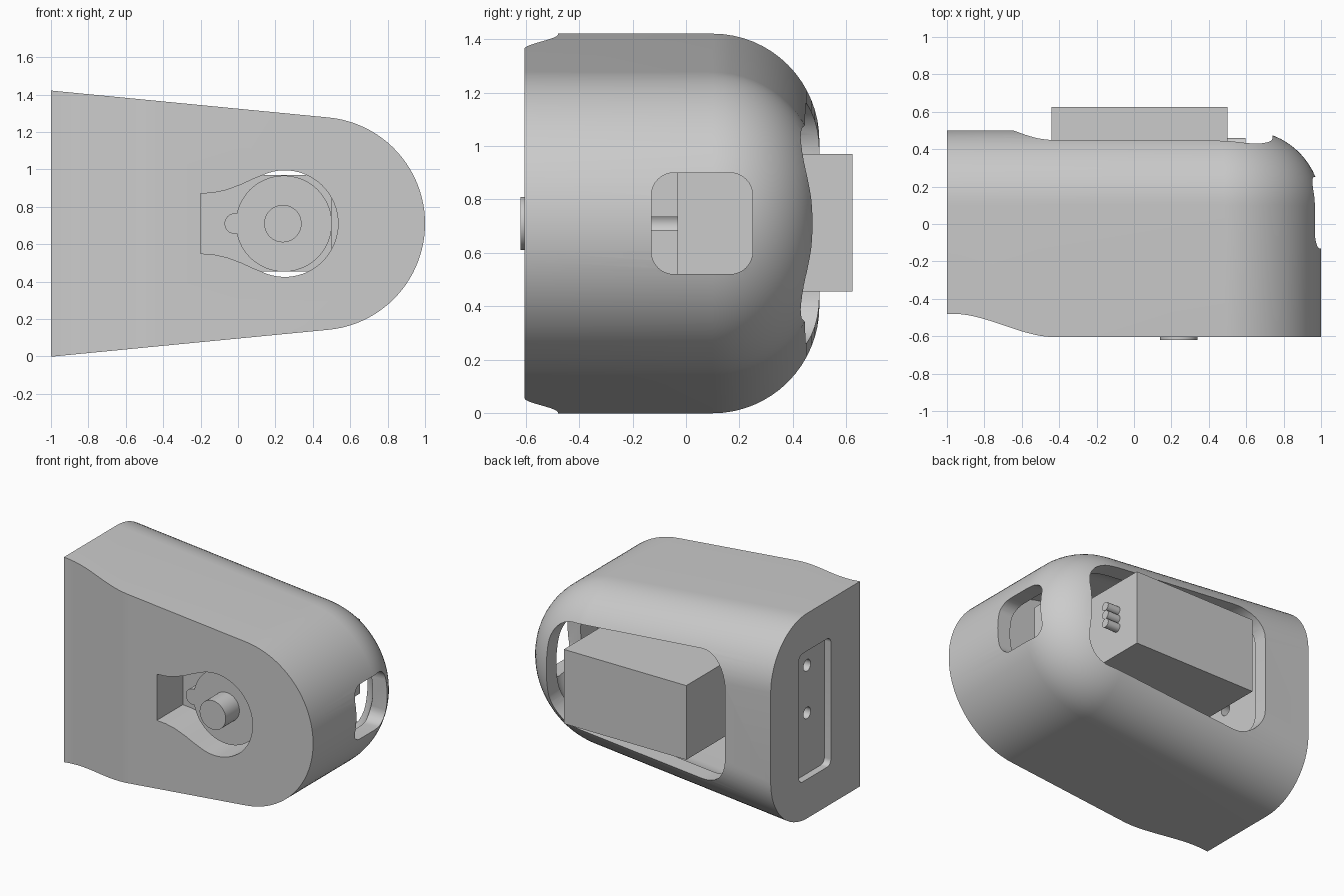
import bpy, bmesh, math
from mathutils import Vector

if "Cube" in bpy.data.objects:
    bpy.data.objects.remove(bpy.data.objects["Cube"])

MID = 0.71                    # height of the symmetry plane
NOSE_X, NOSE_R = 0.43, 0.57   # rounded end
TILT = math.atan(0.097)       # taper of the long sides

grey = bpy.data.materials.new("plain_grey")
grey.use_nodes = True
grey.diffuse_color = (0.6, 0.6, 0.6, 1)
grey.node_tree.nodes["Principled BSDF"].inputs["Base Color"].default_value = grey.diffuse_color


def loft(name, rings):
    """Skin a stack of equal-length rings and cap both ends."""
    bm = bmesh.new()
    loops = [[bm.verts.new(p) for p in ring] for ring in rings]
    n = len(loops[0])
    for a, b in zip(loops, loops[1:]):
        for i in range(n):
            j = (i + 1) % n
            bm.faces.new((a[i], a[j], b[j], b[i]))
    bm.faces.new(loops[0])
    bm.faces.new(loops[-1])
    bmesh.ops.recalc_face_normals(bm, faces=bm.faces)
    mesh = bpy.data.meshes.new(name)
    bm.to_mesh(mesh)
    bm.free()
    mesh.materials.append(grey)
    ob = bpy.data.objects.new(name, mesh)
    bpy.context.collection.objects.link(ob)
    return ob


def prism(name, pts, axis, lo, hi):
    """Extrude a 2D outline along x (points are y,z), y (x,z) or z (x,y)."""
    def place(p, d):
        c = list(p)
        c.insert("xyz".index(axis), d)
        return Vector(c)
    return loft(name, [[place(p, d) for p in pts] for d in (lo, hi)])


def circle(cx, cy, r, n=48):
    return [(cx + r * math.cos(math.tau * i / n), cy + r * math.sin(math.tau * i / n)) for i in range(n)]


def rect(x0, x1, y0, y1):
    return [(x0, y0), (x1, y0), (x1, y1), (x0, y1)]


def rounded(corners, r, n=8):
    """Round every corner of a convex counter-clockwise outline."""
    out = []
    m = len(corners)
    for i in range(m):
        p = Vector(corners[i])
        a = (Vector(corners[i - 1]) - p).normalized()
        b = (Vector(corners[(i + 1) % m]) - p).normalized()
        half = a.angle(b) / 2
        c = p + (a + b).normalized() * r / math.sin(half)
        first = p + a * r / math.tan(half) - c
        base = math.atan2(first.y, first.x)
        for k in range(n + 1):
            t = base + (math.pi - 2 * half) * k / n
            out.append((c.x + r * math.cos(t), c.y + r * math.sin(t)))
    return out


def outline(inset, left, y):
    """Tapered outline with a round nose, moved inwards by inset."""
    r = NOSE_R - inset
    lim = math.pi / 2 - TILT
    arc = [(NOSE_X + r * math.cos(a), r * math.sin(a))
           for a in (lim * (2 * i / 48 - 1) for i in range(49))]
    h = arc[-1][1] + (arc[-1][0] - left) * math.tan(TILT)
    return [Vector((x, y, MID + z)) for x, z in [(left, -h)] + arc + [(left, h)]]


def capsule(name, inset, left, front, back, fillet):
    """Outline extruded from front to back with a filleted back edge."""
    rings = [outline(inset, left, front)]
    for i in range(17):
        a = math.pi / 2 * i / 16
        rings.append(outline(inset + fillet * (1 - math.cos(a)), left,
                             back - fillet + fillet * math.sin(a)))
    return loft(name, rings)


def cut(target, cutter):
    mod = target.modifiers.new("cut", "BOOLEAN")
    mod.operation, mod.solver, mod.object = "DIFFERENCE", "EXACT", cutter
    bpy.context.view_layer.objects.active = target
    bpy.ops.object.modifier_apply(modifier=mod.name)
    bpy.data.objects.remove(cutter)


# Housing shell and its cavity
housing = capsule("housing", 0, -1, -0.605, 0.5, 0.4)
cut(housing, capsule("cavity", 0.1, -0.72, -0.32, 0.4, 0.3))

# S-shaped relief at the wide end of the front
curve = []
for i in range(21):
    t = i / 20
    curve.append((-0.42 - 0.55 * t, -0.605 + 0.125 * t * t * (3 - 2 * t)))
cut(housing, prism("relief", curve + [(-1.2, -0.48), (-1.2, -0.8), (-0.42, -0.8)], "z", -1, 3))

# Back window following the taper
cut(housing, prism("back_window", rounded(
    [(-0.65, MID - 0.47), (0.74, MID - 0.345), (0.74, MID + 0.345), (-0.65, MID + 0.47)], 0.2),
    "y", 0.15, 0.8))

# Window in the round nose
cut(housing, prism("nose_window", rounded(rect(-0.13, 0.25, 0.52, 0.9), 0.085), "x", 0.6, 1.2))

# Keyhole opening in the front
flare = [(-0.2, 0.16), (-0.13, 0.165), (-0.06, 0.18), (0.02, 0.21), (0.08, 0.238)]
start = math.radians(115)
bow = [(0.25 + 0.285 * math.cos(a), 0.285 * math.sin(a))
       for a in (start * (1 - 2 * i / 40) for i in range(41))]
keyhole = flare + bow + [(x, -z) for x, z in reversed(flare)]
cut(housing, prism("keyhole", [(x, MID + z) for x, z in keyhole], "y", -0.8, -0.2))

# Recess with two screw holes in the flat end
cut(housing, prism("end_recess", rounded(rect(-0.16, 0.19, 0.27, 1.16), 0.04), "x", -1.1, -0.95))
for z in (1.02, 0.69):
    cut(housing, prism("screw_hole", circle(0.03, z, 0.04, 24), "x", -1.1, -0.65))

# Motor case and its mounting flange with slotted screw holes
prism("motor_case", rect(-0.44, 0.5, 0.455, 0.97), "y", -0.318, 0.625)
flange = prism("mounting_flange", rect(-0.64, 0.7, 0.455, 0.97), "y", -0.13, -0.03)
for side in (-1, 1):
    hole_x = 0.03 + side * 0.585
    cut(flange, prism("flange_hole", circle(hole_x, MID, 0.045, 24), "y", -0.3, 0.1))
    cut(flange, prism("flange_slot", rect(*sorted((hole_x, hole_x + side * 0.2)),
                                          MID - 0.025, MID + 0.025), "y", -0.3, 0.1))

# Gear cover, small gear bump and shaft
parts = [housing, flange,
         prism("gear_cover", circle(0.245, MID, 0.257), "y", -0.47, -0.3),
         prism("gear_bump", circle(-0.017, MID, 0.055, 32), "y", -0.47, -0.3),
         prism("output_shaft", circle(0.24, MID, 0.1), "y", -0.62, -0.46)]

# Three wires leaving the case
for i in (-1, 0, 1):
    parts.append(prism("wire", circle(0.43, MID + 0.06 * i, 0.03, 20), "x", 0.49, 0.595))

# Smooth curved walls, keep edges sharp
bpy.ops.object.select_all(action="DESELECT")
for ob in parts:
    ob.select_set(True)
bpy.context.view_layer.objects.active = housing
bpy.ops.object.shade_smooth_by_angle(angle=math.radians(30))
